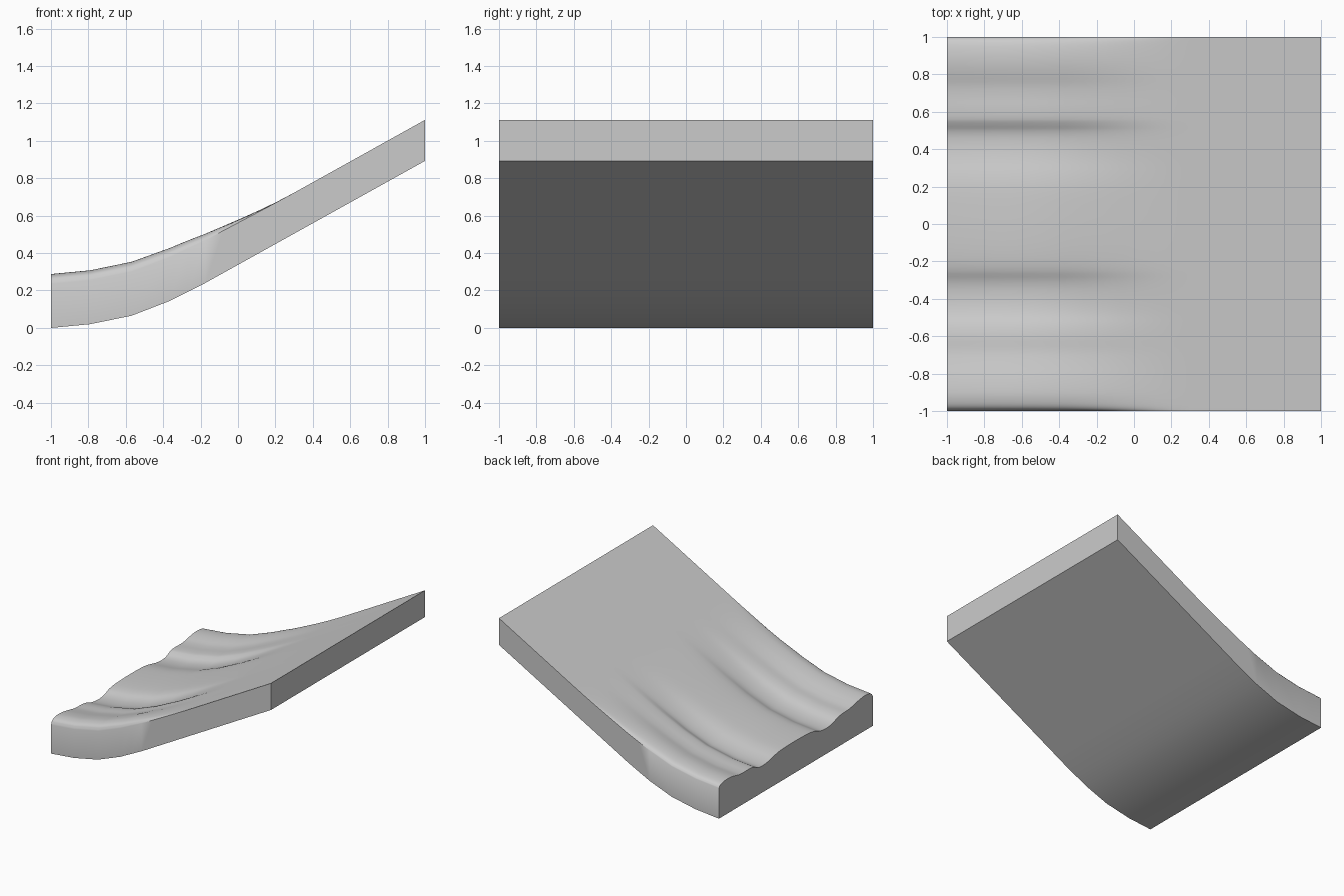
import bpy, bmesh, math

if "Cube" in bpy.data.objects:
    bpy.data.objects.remove(bpy.data.objects["Cube"])

# Underside profile (x, z): short curved toe, then a straight ramp
UNDER = [(-1, 0), (-.79, .02), (-.57, .065), (-.37, .142), (-.175, .24), (1, .893)]
# Thickness of the rippled end across the width (y, thickness)
RIPPLE = [(-1, .235), (-.985, .265), (-.95, .282), (-.9, .288), (-.82, .28), (-.75, .266),
          (-.68, .254), (-.6, .252), (-.54, .242), (-.48, .222), (-.42, .212), (-.35, .212),
          (-.3, .222), (-.25, .242), (-.18, .254), (-.05, .26), (.1, .26), (.2, .256),
          (.27, .246), (.34, .23), (.4, .221), (.46, .22), (.5, .228), (.53, .243),
          (.56, .255), (.62, .259), (.68, .258), (.74, .262), (.8, .275), (.85, .283),
          (.9, .285), (.95, .28), (.985, .268), (1, .25)]
FLAT = .219  # thickness of the plain ramp


def under(x):
    for (xa, za), (xb, zb) in zip(UNDER, UNDER[1:]):
        if x <= xb:
            return za + (zb - za) * (x - xa) / (xb - xa)
    return UNDER[-1][1]


def fade(x):
    """Ripple strength: full at the toe, gone on the ramp."""
    t = min(max((x + .5) / .8, 0), 1)
    return 1 - t * t * (3 - 2 * t)


def smooth_profile(pts, n=3):
    """Cubic Hermite curve through the points."""
    def slope(i):
        a, b = pts[max(i - 1, 0)], pts[min(i + 1, len(pts) - 1)]
        return (b[1] - a[1]) / (b[0] - a[0])
    out = []
    for i in range(len(pts) - 1):
        (ya, za), (yb, zb) = pts[i], pts[i + 1]
        h = yb - ya
        for k in range(n):
            t = k / n
            z = ((2*t**3 - 3*t*t + 1) * za + (t**3 - 2*t*t + t) * h * slope(i)
                 + (3*t*t - 2*t**3) * zb + (t**3 - t*t) * h * slope(i + 1))
            out.append((ya + h * t, z))
    return out + [pts[-1]]


profile = smooth_profile(RIPPLE)
xs = [-1, -.79, -.57, -.37, -.27, -.175, -.08, .02, .12, .21, .3, 1]

# Ramp: rippled top sheet, underside sheet and the walls between
bm = bmesh.new()
top = [[bm.verts.new((x, y, under(x) + FLAT + fade(x) * (t - FLAT))) for y, t in profile]
       for x in xs]
low = [[bm.verts.new((x, y, under(x))) for y in (-1, 1)] for x in xs]
for i in range(len(xs) - 1):
    a, b = top[i], top[i + 1]
    for j in range(len(profile) - 1):
        bm.faces.new((a[j], b[j], b[j + 1], a[j + 1]))
    bm.faces.new((low[i][0], low[i][1], low[i + 1][1], low[i + 1][0]))
    bm.faces.new((low[i][0], low[i + 1][0], b[0], a[0]))
    bm.faces.new((low[i][1], a[-1], b[-1], low[i + 1][1]))
bm.faces.new([low[0][1], low[0][0]] + top[0])
bm.faces.new([low[-1][0], low[-1][1]] + top[-1][::-1])
bmesh.ops.recalc_face_normals(bm, faces=bm.faces)

mesh = bpy.data.meshes.new("rippled_ramp")
bm.to_mesh(mesh)
bm.free()
ramp = bpy.data.objects.new("rippled_ramp", mesh)
bpy.context.collection.objects.link(ramp)

grey = bpy.data.materials.new("light_grey")
grey.diffuse_color = (.6, .6, .6, 1)
grey.use_nodes = True
grey.node_tree.nodes["Principled BSDF"].inputs["Base Color"].default_value = grey.diffuse_color
mesh.materials.append(grey)

bpy.context.view_layer.objects.active = ramp
ramp.select_set(True)
bpy.ops.object.shade_smooth_by_angle(angle=math.radians(40))
